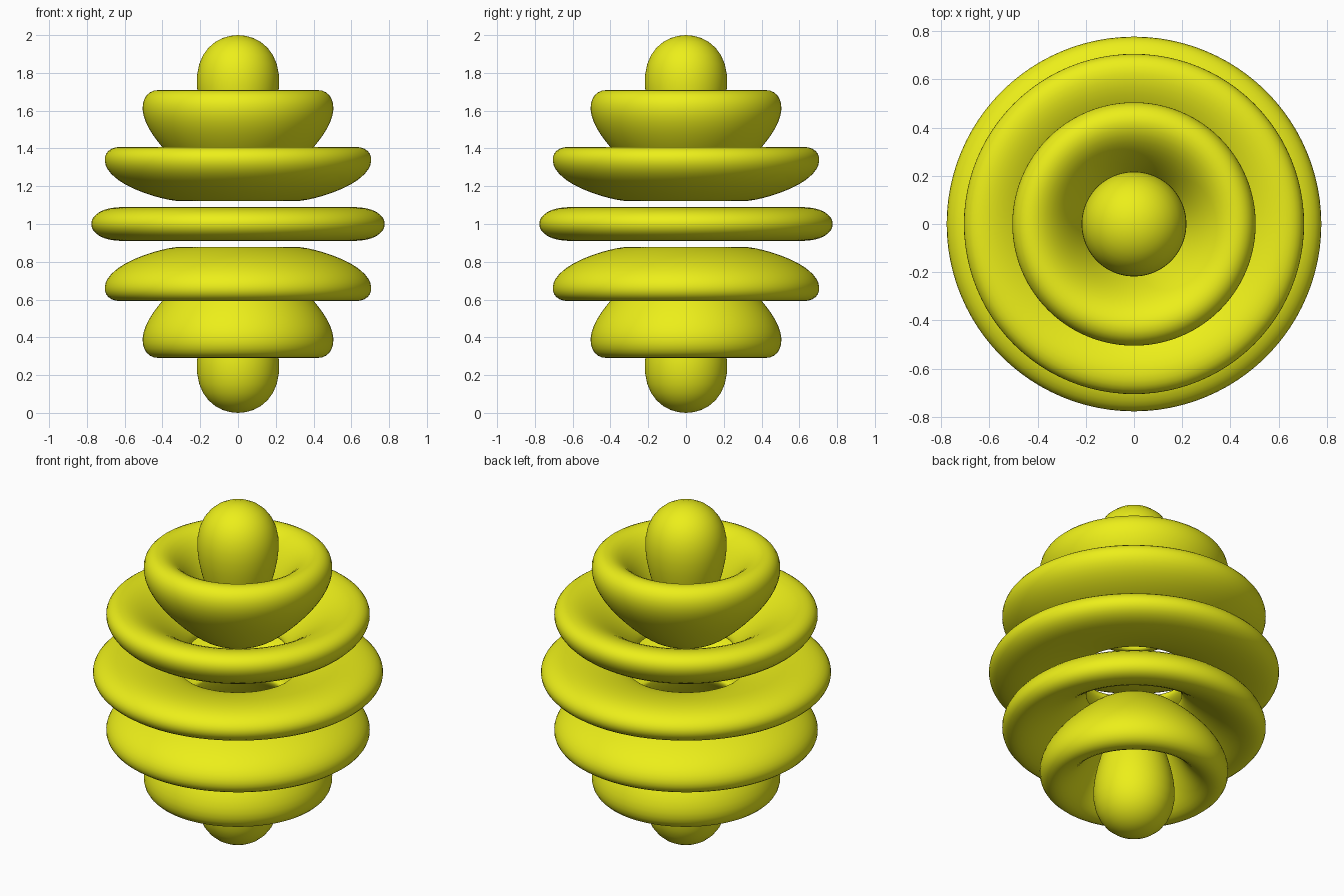
import bpy, bmesh, math

if "Cube" in bpy.data.objects:
    bpy.data.objects.remove(bpy.data.objects["Cube"])

K = 12.0                 # radial falloff of the wave r^6 * exp(-K r)
A = 6.0 / K              # radius where the wave is strongest
SEG, PTS = 96, 48

mat = bpy.data.materials.new("yellow")
mat.diffuse_color = (0.84, 0.86, 0.01, 1)
mat.use_nodes = True
mat.node_tree.nodes["Principled BSDF"].inputs["Base Color"].default_value = mat.diffuse_color


def radial(r):
    return (r / A) ** 6 * math.exp(6 - K * r)


def polar(t):
    x = math.cos(t) ** 2
    return (231 * x**3 - 315 * x**2 + 105 * x - 5) / 16


LEVEL = radial(1.0)      # the polar tips reach exactly radius 1


def lobe_profile(t0, pole):
    """Trace the contour of one lobe outward from its peak."""
    sign = 1 if polar(t0) > 0 else -1
    pts = []
    n = PTS // 2 if pole else PTS
    for i in range(n + 1 if pole else n):
        phi = (math.pi if pole else 2 * math.pi) * i / n
        lo, hi = 0.0, 2.6

        def at(s):
            return (max(A + 0.25 * s * math.cos(phi), 0.001),
                    t0 + 0.16 * s * math.sin(phi))
        for _ in range(40):
            s = (lo + hi) / 2
            r, t = at(s)
            if radial(r) * polar(t) * sign > LEVEL:
                lo = s
            else:
                hi = s
        r, t = at(lo)
        pts.append((abs(r * math.sin(t)), r * math.cos(t)))
    return pts


def revolve(name, pts, closed, flip=1):
    bm = bmesh.new()
    vs = [bm.verts.new((x, 0, 1 + flip * z)) for x, z in pts]
    for a, b in zip(vs, vs[1:] + vs[:1] if closed else vs[1:]):
        bm.edges.new((a, b))
    bmesh.ops.spin(bm, geom=bm.verts[:] + bm.edges[:], cent=(0, 0, 1),
                   axis=(0, 0, 1), angle=2 * math.pi, steps=SEG)
    bmesh.ops.remove_doubles(bm, verts=bm.verts[:], dist=1e-5)
    bmesh.ops.recalc_face_normals(bm, faces=bm.faces[:])
    for f in bm.faces:
        f.smooth = True
    me = bpy.data.meshes.new(name)
    bm.to_mesh(me)
    bm.free()
    me.materials.append(mat)
    ob = bpy.data.objects.new(name, me)
    bpy.context.collection.objects.link(ob)


# Tips, bowl rings and wide rings, mirrored above and below the middle
for name, cos_t in (("tip", 1.0), ("bowl_ring", 0.8302), ("wide_ring", 0.4688)):
    pole = cos_t == 1.0
    profile = lobe_profile(math.acos(cos_t), pole)
    for side, flip in (("upper", 1), ("lower", -1)):
        revolve(f"{side}_{name}", profile, not pole, flip)

# Flat ring around the middle
revolve("middle_ring", lobe_profile(math.pi / 2, False), True)
